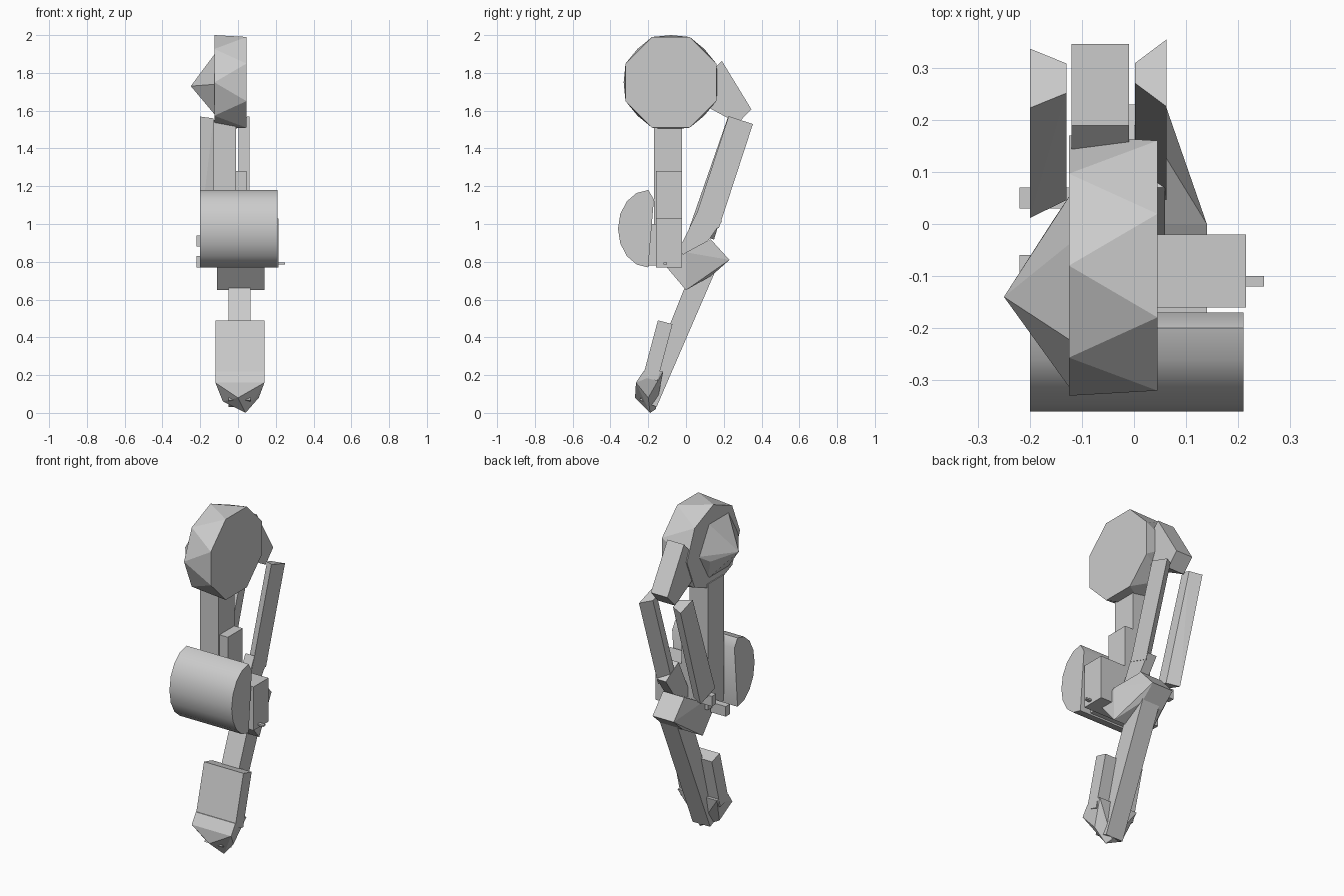
import bpy, bmesh
from math import cos, sin, pi
from mathutils import Vector

cube = bpy.data.objects.get("Cube")
if cube:
    bpy.data.objects.remove(cube)

grey = bpy.data.materials.new("plain grey")
grey.use_nodes = True
tone = (0.6, 0.6, 0.6, 1)
grey.diffuse_color = tone
grey.node_tree.nodes["Principled BSDF"].inputs["Base Color"].default_value = tone


def solid(name, points):
    """Wrap a faceted shell around the given corner points."""
    bm = bmesh.new()
    for point in points:
        bm.verts.new(point)
    bmesh.ops.convex_hull(bm, input=bm.verts)
    loose = [vert for vert in bm.verts if not vert.link_faces]
    bmesh.ops.delete(bm, geom=loose, context='VERTS')
    bmesh.ops.dissolve_limit(bm, angle_limit=0.01, verts=bm.verts, edges=bm.edges)
    bmesh.ops.recalc_face_normals(bm, faces=bm.faces)
    mesh = bpy.data.meshes.new(name)
    bm.to_mesh(mesh)
    bm.free()
    mesh.materials.append(grey)
    part = bpy.data.objects.new(name, mesh)
    bpy.context.collection.objects.link(part)
    return part


def box(name, across, along, height):
    """Block spanning the given range on each axis."""
    return solid(name, [(x, y, z) for x in across for y in along for z in height])


def bar(name, start, end, outer, width, depth, taper=1, pinch=1):
    """Slanted bar in side view; taper scales its end, pinch its inner face."""
    start, end = Vector(start), Vector(end)
    direction = (end - start).normalized()
    normal = Vector((-direction.y, direction.x))
    points = []
    for centre, end_scale in ((start, 1), (end, taper)):
        for x, side_scale in ((outer, 1), (outer + width, pinch)):
            for sign in (-1, 1):
                offset = normal * sign * depth / 2 * end_scale * side_scale
                points.append((x, *(centre + offset)))
    return solid(name, points)


def ring(x, centre, radius, sides, turn):
    """Regular polygon standing across the x axis."""
    y, z = centre
    angles = [(i + turn) * 2 * pi / sides for i in range(sides)]
    return [(x, y + radius * cos(a), z + radius * sin(a)) for a in angles]


# Hip drum of two staggered octagons, with a pointed cap on the inner side
hip = (-0.08, 1.75)
solid("hip_drum", ring(0.045, hip, 0.26, 8, turn=0.5) + ring(-0.125, hip, 0.25, 8, turn=0))
solid("hip_cap", ring(-0.12, (-0.13, 1.74), 0.19, 6, turn=0)
      + [(-0.25, -0.14, 1.73), (-0.16, 0, 1.7)])

# Arm reaching back from the hip, and the stepped post below it
bar("hip_arm", (0.1, 1.77), (0.31, 1.57), outer=-0.12, width=0.11, depth=0.26, taper=0.4)
box("thigh_post", across=(-0.13, -0.01), along=(-0.17, -0.02), height=(0.8, 1.55))
box("post_step", across=(-0.1, 0.045), along=(-0.16, -0.02), height=(0.8, 1.28))

# Paired rear struts, wedge shaped towards the middle
bar("left_rear_strut", (0.29, 1.55), (0.11, 1), outer=0.062, width=-0.06,
    depth=0.135, pinch=0.3)
bar("left_strut_foot", (0.13, 1.05), (0, 0.83), outer=0.06, width=-0.06,
    depth=0.14, taper=0.7)
bar("right_rear_strut", (0.28, 1.55), (0.08, 0.94), outer=-0.2, width=0.07,
    depth=0.12, taper=1.2, pinch=0.5)

# Knee axle block with its mount, pin and small side tabs
box("knee_box", across=(0, 0.215), along=(-0.16, -0.02), height=(0.77, 1.03))
box("shield_mount", across=(-0.1, 0.14), along=(-0.24, -0.1), height=(0.78, 1))
box("axle_pin", across=(0.2, 0.25), along=(-0.12, -0.1), height=(0.785, 0.795))
for side, y, z in (("rear", 0.05, 0.91), ("front", -0.08, 0.8)):
    box(side + "_side_tab", across=(-0.22, -0.12),
        along=(y - 0.02, y + 0.02), height=(z - 0.03, z + 0.03))

# Curved knee shield: a half round with a shallow back
shield_points = []
for x in (-0.2, 0.21):
    for step in range(9):
        angle = pi * step / 8
        shield_points.append((x, -0.2 - 0.16 * sin(angle), 0.975 + 0.205 * cos(angle)))
    shield_points.append((x, -0.17, 1.13))
shield = solid("knee_shield", shield_points)
bpy.ops.object.select_all(action='DESELECT')
shield.select_set(True)
bpy.context.view_layer.objects.active = shield
bpy.ops.object.shade_smooth_by_angle(angle=0.7)

# Knee joint, wide in front and narrow behind
solid("knee_joint", [(x, y, z) for x in (-0.11, 0.14) for y, z in ((-0.11, 0.78), (0, 0.65), (0, 0.85))]
      + [(x, y, z) for x in (-0.08, 0.06) for y, z in ((0.13, 0.92), (0.23, 0.81), (0.14, 0.73))])

# Shin bar and its front plate
bar("shin_bar", (0.12, 0.82), (-0.2, 0.05), outer=0.065, width=-0.115, depth=0.12, taper=0.8)
bar("shin_plate", (-0.11, 0.48), (-0.19, 0.18), outer=0.14, width=-0.26, depth=0.08)

# Faceted toe closing to a point
toe_rim = [(x, y, z) for x in (-0.12, 0.14)
           for y, z in ((-0.225, 0.22), (-0.12, 0.22), (-0.265, 0.16))]
solid("toe", toe_rim + [(0, -0.27, 0.08), (-0.08, -0.2, 0.06), (0.11, -0.2, 0.08),
                        (0.04, -0.19, 0), (0.02, -0.16, 0.02)])
